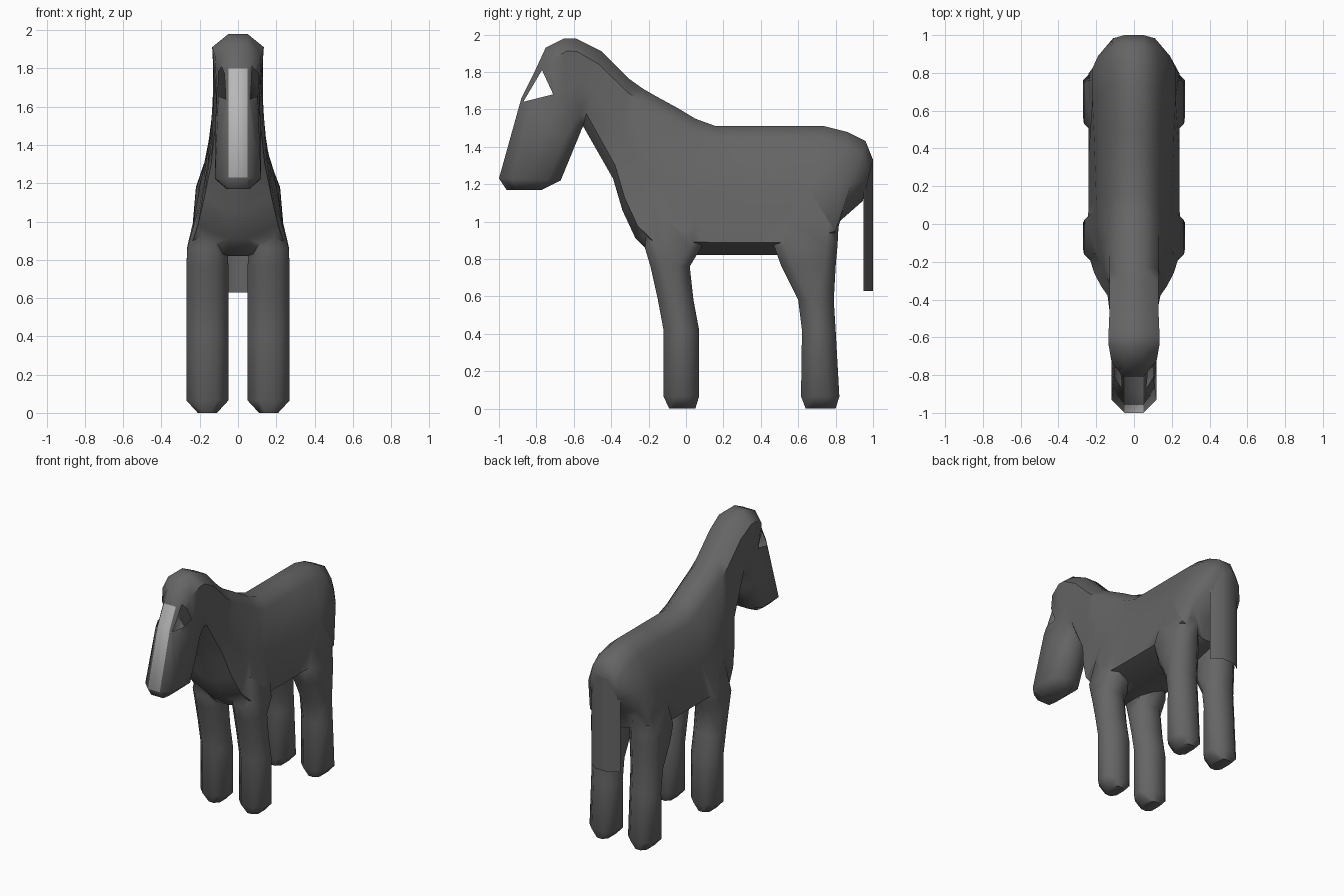
import bpy, bmesh, math
from mathutils import Vector

if "Cube" in bpy.data.objects:
    bpy.data.objects.remove(bpy.data.objects["Cube"])


def material(name, value):
    m = bpy.data.materials.new(name)
    m.diffuse_color = (value, value, value, 1)
    m.use_nodes = True
    m.node_tree.nodes["Principled BSDF"].inputs["Base Color"].default_value = m.diffuse_color
    return m


coat = material("dark grey coat", 0.13)
blaze = material("light grey blaze", 0.48)


def loft(bm, rings):
    """Skin closed rings and cap both ends; returns side faces per span."""
    vs = [[bm.verts.new(p) for p in r] for r in rings]
    n = len(vs[0])
    spans = [[bm.faces.new((a[i], a[(i + 1) % n], b[(i + 1) % n], b[i]))
              for i in range(n)] for a, b in zip(vs, vs[1:])]
    bm.faces.new(vs[0])
    bm.faces.new(vs[-1])
    return spans


def finish(bm, name, closed=True):
    if closed:
        bmesh.ops.recalc_face_normals(bm, faces=bm.faces)
    me = bpy.data.meshes.new(name)
    bm.to_mesh(me)
    bm.free()
    me.materials.append(coat)
    me.materials.append(blaze)
    ob = bpy.data.objects.new(name, me)
    bpy.context.collection.objects.link(ob)
    return ob


def smooth(ob, angle=50):
    bpy.ops.object.select_all(action='DESELECT')
    bpy.context.view_layer.objects.active = ob
    ob.select_set(True)
    bpy.ops.object.shade_smooth_by_angle(angle=math.radians(angle))


def boolean(ob, other, operation):
    bpy.context.view_layer.objects.active = ob
    mod = ob.modifiers.new("bool", 'BOOLEAN')
    mod.operation, mod.object, mod.solver = operation, other, 'EXACT'
    bpy.ops.object.modifier_apply(modifier=mod.name)
    bpy.data.objects.remove(other)


# Trunk, neck and head: top (y, z), bottom (y, z), upper / middle / lower half widths
sections = [
    (1.00, 1.33, .945, 1.11, .11, .12, .11),
    (.96, 1.43, .82, 1.00, .12, .19, .18),
    (.86, 1.48, .79, .88, .13, .22, .24),
    (.74, 1.51, .58, .82, .13, .22, .24),
    (.50, 1.51, .35, .82, .13, .21, .24),
    (.16, 1.51, .08, .82, .13, .20, .24),
    (.05, 1.55, -.04, .82, .13, .20, .25),
    (-.05, 1.61, -.18, .82, .13, .18, .24),
    (-.16, 1.67, -.27, .91, .13, .16, .21),
    (-.23, 1.71, -.34, 1.06, .13, .145, .175),
    (-.30, 1.76, -.39, 1.23, .13, .13, .14),
    (-.45, 1.91, -.55, 1.51, .13, .125, .11),
    (-.59, 1.98, -.555, 1.50, .135, .12, .11),
    (-.65, 1.98, -.56, 1.49, .135, .12, .11),
    (-.75, 1.93, -.565, 1.475, .12, .115, .11),
    (-.81, 1.80, -.575, 1.45, .095, .11, .11),
    (-.88, 1.66, -.60, 1.39, .105, .12, .12),
    (-1.0, 1.23, -.67, 1.22, .12, .12, .12),
    (-.96, 1.17, -.77, 1.17, .06, .06, .06),
]


def body_ring(ty, tz, by, bz, wu, wm, wl):
    top, bot = Vector((0, ty, tz)), Vector((0, by, bz))
    d = min(.07 / (top - bot).length, .3)
    half = [(.05, 0), (wu, d), (wm, .5), (wl, 1 - d), (.05, 1)]
    pts = half + [(-x, t) for x, t in reversed(half)]
    return [top.lerp(bot, t) + Vector((x, 0, 0)) for x, t in pts]


bm = bmesh.new()
spans = loft(bm, [body_ring(*s) for s in sections])
for span in spans[15:17]:          # pale stripe down the face
    span[9].material_index = 1
body = finish(bm, "horse_body")

# Legs: front y, back y, inner x, outer x, z, chamfer
front = [(-.09, .05, .11, .21, 0, .03), (-.12, .07, .05, .27, .065, .06),
         (-.12, .07, .05, .27, .42, .06), (-.15, .04, .05, .27, .58, .06),
         (-.19, .02, .05, .27, .76, .06), (-.22, .08, .055, .265, .86, .06),
         (-.21, .12, .08, .21, 1.06, .05)]
hind = [(.64, .80, .11, .21, 0, .03), (.615, .82, .05, .27, .065, .06),
        (.62, .80, .05, .27, .42, .06), (.60, .79, .05, .27, .58, .06),
        (.51, .80, .05, .27, .76, .06), (.47, .81, .055, .265, .87, .06),
        (.50, .82, .08, .22, 1.06, .05)]


def leg_ring(y0, y1, x0, x1, z, c, side):
    pts = [(x0 + c, y0), (x1 - c, y0), (x1, y0 + c), (x1, y1 - c),
           (x1 - c, y1), (x0 + c, y1), (x0, y1 - c), (x0, y0 + c)]
    return [(side * x, y, z) for x, y in pts]


bm = bmesh.new()
for leg in (front, hind):
    for side in (1, -1):
        loft(bm, [leg_ring(*r, side) for r in leg])
boolean(body, finish(bm, "legs"), 'UNION')

# Triangular eye openings through the hollow head
bm = bmesh.new()
tri = [(-.87, 1.64), (-.77, 1.81), (-.71, 1.68)]
loft(bm, [[(x, y, z) for y, z in tri] for x in (-.3, .3)])
boolean(body, finish(bm, "eye_cutter"), 'DIFFERENCE')
bm = bmesh.new()
bm.from_mesh(body.data)
tunnel = []
for f in bm.faces:
    c = f.calc_center_median()
    if (abs(f.normal.x) < .01 and abs(c.x) < .05
            and -.84 < c.y < -.7 and 1.62 < c.z < 1.82):
        tunnel.append(f)
bmesh.ops.delete(bm, geom=tunnel, context='FACES')
bm.to_mesh(body.data)
bm.free()
smooth(body)

# Tail: curved sheet hanging from the rump
bm = bmesh.new()
outline = [(-.12, .95), (-.05, 1.0), (.05, 1.0), (.12, .95)]
rows = [[bm.verts.new((x, y, z)) for x, y in outline] for z in (1.33, .63)]
for i in range(3):
    bm.faces.new((rows[0][i + 1], rows[0][i], rows[1][i], rows[1][i + 1]))
bmesh.ops.recalc_face_normals(bm, faces=bm.faces)
if sum(f.normal.y for f in bm.faces) < 0:
    bmesh.ops.reverse_faces(bm, faces=bm.faces)
smooth(finish(bm, "tail", closed=False))
